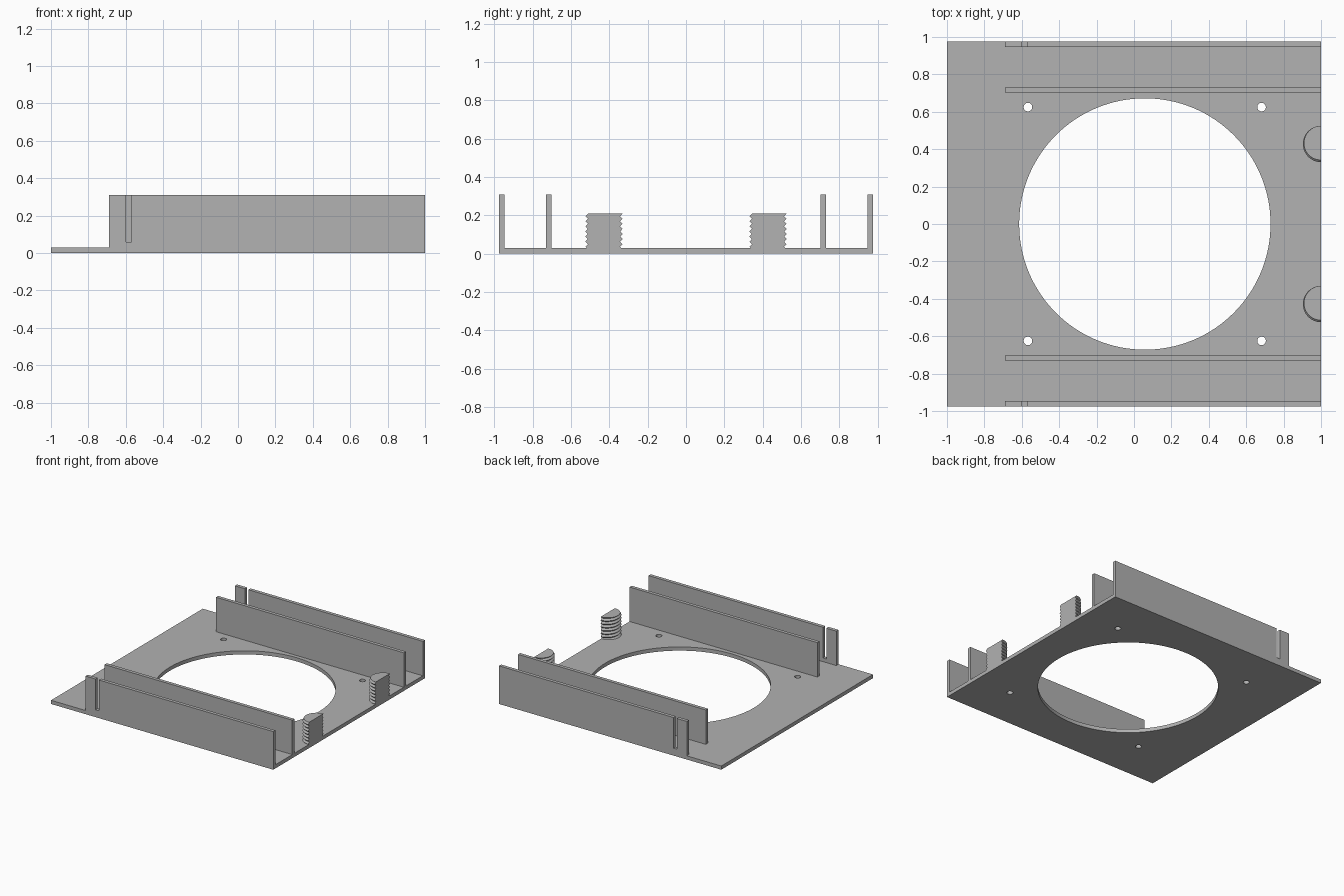
import bpy, bmesh, math

if "Cube" in bpy.data.objects:
    bpy.data.objects.remove(bpy.data.objects["Cube"], do_unlink=True)

grey = bpy.data.materials.new("plain grey")
COLOUR = (0.445, 0.445, 0.445, 1)
grey.use_nodes = True
grey.diffuse_color = COLOUR
grey.node_tree.nodes["Principled BSDF"].inputs["Base Color"].default_value = COLOUR

BASE_TOP, WALL_TOP = 0.03, 0.31
HALF_DEPTH = 0.975


def finish(obj, angle=30):
    """Weld, orient the faces and shade with sharp edges."""
    bm = bmesh.new()
    bm.from_mesh(obj.data)
    bmesh.ops.remove_doubles(bm, verts=bm.verts, dist=0.0001)
    bmesh.ops.recalc_face_normals(bm, faces=bm.faces)
    bm.to_mesh(obj.data)
    bm.free()
    obj.data.materials.clear()
    obj.data.materials.append(grey)
    bpy.ops.object.select_all(action='DESELECT')
    obj.select_set(True)
    bpy.context.view_layer.objects.active = obj
    bpy.ops.object.shade_smooth_by_angle(angle=math.radians(angle))


def circle(x, y, r, sides):
    return [(x + r * math.cos(math.tau * i / sides), y + r * math.sin(math.tau * i / sides))
            for i in range(sides)]


def extruded(name, outlines, thickness, location, rotation=(0, 0, 0)):
    """Filled outline, with inner outlines as holes, thickened about its plane."""
    curve = bpy.data.curves.new(name, 'CURVE')
    curve.dimensions = '2D'
    curve.fill_mode = 'BOTH'
    curve.extrude = thickness / 2
    for points in outlines:
        spline = curve.splines.new('POLY')
        spline.points.add(len(points) - 1)
        for p, (x, y) in zip(spline.points, points):
            p.co = (x, y, 0, 1)
        spline.use_cyclic_u = True
    obj = bpy.data.objects.new(name, curve)
    bpy.context.collection.objects.link(obj)
    obj.location, obj.rotation_euler = location, rotation
    bpy.ops.object.select_all(action='DESELECT')
    obj.select_set(True)
    bpy.context.view_layer.objects.active = obj
    bpy.ops.object.convert(target='MESH')
    obj = bpy.context.view_layer.objects.active
    obj.name = name
    finish(obj)


def threaded_stud(name, y):
    """Half cylinder with a helical thread, flat on the edge of the plate."""
    root, crest, pitch, top, sides = 0.084, 0.097, 0.0265, 0.21, 32
    bm = bmesh.new()
    columns = []
    for j in range(sides + 1):
        angle = math.pi / 2 + math.pi * j / sides
        phase = angle / math.tau
        column = []
        for k in range(-4, 18):
            z = min(max(BASE_TOP + pitch * (k / 2 + phase), BASE_TOP), top)
            turn = ((z - BASE_TOP) / pitch - phase) % 1
            r = root + (crest - root) * (1 - abs(2 * turn - 1))
            column.append(bm.verts.new((1 + r * math.cos(angle), y + r * math.sin(angle), z)))
        columns.append(column)
    for a, b in zip(columns, columns[1:]):
        for k in range(len(a) - 1):
            bm.faces.new((a[k], b[k], b[k + 1], a[k + 1]))
    # flat side, top and bottom
    bm.faces.new(columns[0] + columns[-1][::-1])
    bm.faces.new([c[-1] for c in columns])
    bm.faces.new([c[0] for c in columns])
    bmesh.ops.remove_doubles(bm, verts=bm.verts, dist=0.0001)
    mesh = bpy.data.meshes.new(name)
    bm.to_mesh(mesh)
    bm.free()
    obj = bpy.data.objects.new(name, mesh)
    bpy.context.collection.objects.link(obj)
    finish(obj)


# base plate with the large opening and four screw holes
plate = [(-1, -HALF_DEPTH), (1, -HALF_DEPTH), (1, HALF_DEPTH), (-1, HALF_DEPTH)]
holes = [circle(0.058, 0, 0.672, 128)]
holes += [circle(x, y, 0.023, 24) for x in (-0.567, 0.682) for y in (-0.625, 0.625)]
extruded("base_plate", [plate] + holes, BASE_TOP, (0, 0, BASE_TOP / 2))

# wall outlines, the outer ones with a slot near the left end
FRONT_X, SLOT_FLOOR = -0.69, 0.06
ends = [(FRONT_X, BASE_TOP), (1, BASE_TOP), (1, WALL_TOP)]
slot = [(-0.57, WALL_TOP), (-0.57, SLOT_FLOOR), (-0.6, SLOT_FLOOR), (-0.6, WALL_TOP)]
corner = [(FRONT_X, WALL_TOP)]
upright = (math.pi / 2, 0, 0)
for side, label in ((-1, "front"), (1, "back")):
    extruded(label + "_outer_wall", [ends + slot + corner], 0.028,
             (0, side * (HALF_DEPTH - 0.014), 0), upright)
    extruded(label + "_inner_wall", [ends + corner], 0.028, (0, side * 0.717, 0), upright)
    threaded_stud(label + "_threaded_stud", side * 0.428)
